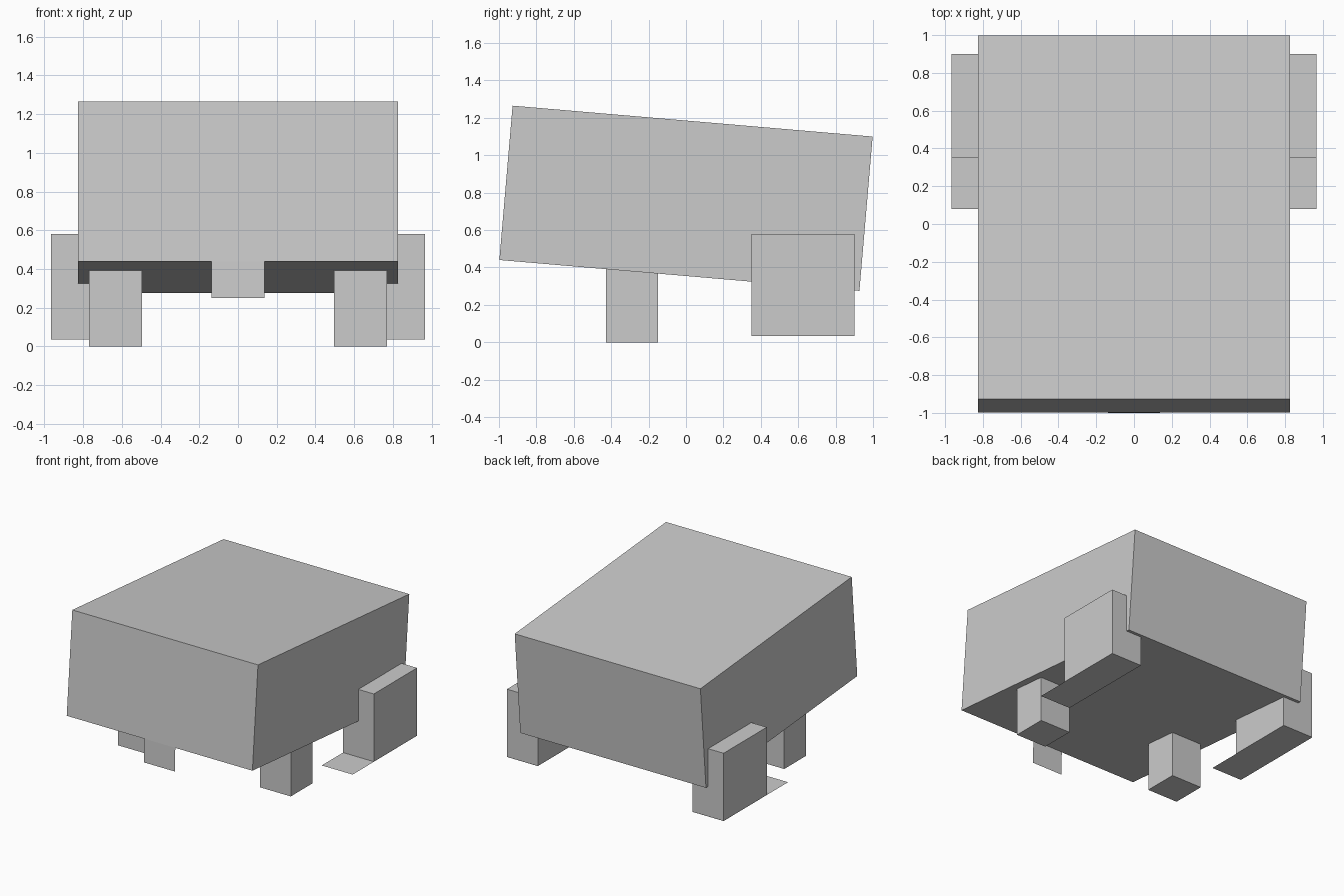
import bpy, bmesh, math
from mathutils import Matrix

if "Cube" in bpy.data.objects:
    bpy.data.objects.remove(bpy.data.objects["Cube"])

grey = bpy.data.materials.new("light_grey")
grey.diffuse_color = (0.6, 0.6, 0.6, 1)
grey.use_nodes = True
grey.node_tree.nodes["Principled BSDF"].inputs["Base Color"].default_value = grey.diffuse_color


def finish(name, bm):
    mesh = bpy.data.meshes.new(name)
    bm.to_mesh(mesh)
    bm.free()
    mesh.materials.append(grey)
    obj = bpy.data.objects.new(name, mesh)
    bpy.context.collection.objects.link(obj)
    return obj


def box(name, x, y, z):
    """Box from (min, max) ranges on each axis."""
    bm = bmesh.new()
    size = [b - a for a, b in (x, y, z)]
    mid = [(a + b) / 2 for a, b in (x, y, z)]
    bmesh.ops.create_cube(bm, size=1, matrix=Matrix.Translation(mid) @ Matrix.Diagonal((*size, 1)))
    return finish(name, bm)


def sheet(name, corners):
    bm = bmesh.new()
    bm.faces.new([bm.verts.new(c) for c in corners])
    return finish(name, bm)


# Body: one block, tipped down towards the back
body = box("body", (-0.827, 0.827), (-0.966, 0.966), (-0.414, 0.414))
body.rotation_euler.x = -math.radians(4.9)
body.location = (0, 0, 0.77)

# Legs on both sides
for side, s in (("left", -1), ("right", 1)):
    def span(a, b):
        return tuple(sorted((s * a, s * b)))
    box(side + "_front_leg", span(0.497, 0.77), (-0.428, -0.15), (0, 0.415))
    box(side + "_hind_leg", span(0.69, 0.965), (0.35, 0.90), (0.035, 0.58))
    # Paper-thin foot reaching forward from the hind leg
    a, b = span(0.69, 0.965)
    sheet(side + "_hind_foot", [(a, 0.08, 0.034), (a, 0.90, 0.034), (b, 0.90, 0.034), (b, 0.08, 0.034)])

# Flat flap hanging below the front edge of the body
sheet("front_flap", [(-0.137, -1.0, 0.25), (0.137, -1.0, 0.25),
                     (0.137, -0.993, 0.45), (-0.137, -0.993, 0.45)])
